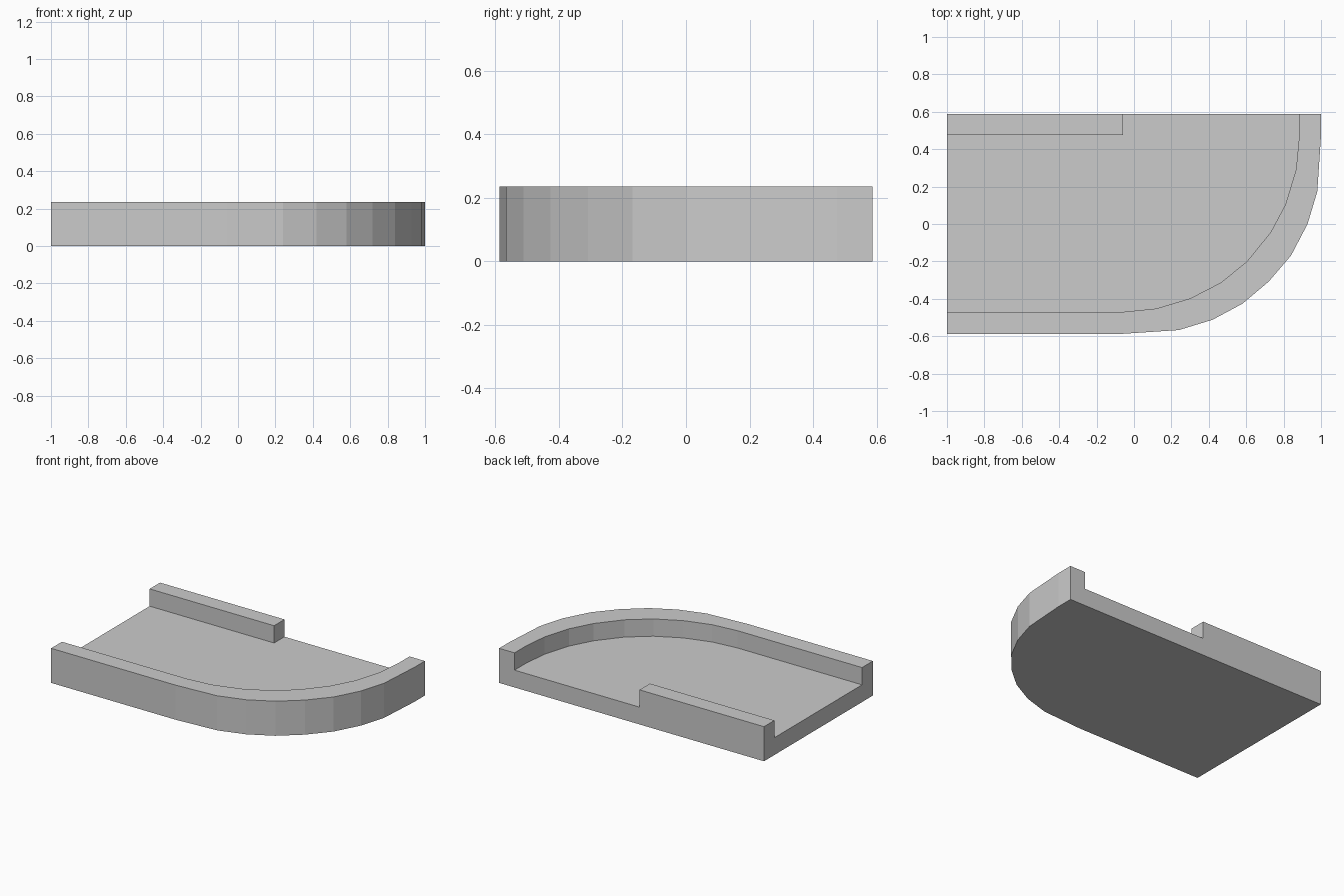
import bpy
import bmesh

if "Cube" in bpy.data.objects:
    bpy.data.objects.remove(bpy.data.objects["Cube"])

HEIGHT, FLOOR = 0.236, 0.118
BACK, FRONT = 0.587, -0.587


def prism(name, outline, z0, z1):
    """Extrude a counter-clockwise xy outline from z0 up to z1."""
    bm = bmesh.new()
    face = bm.faces.new([bm.verts.new((x, y, z0)) for x, y in outline])
    ext = bmesh.ops.extrude_face_region(bm, geom=[face], use_keep_orig=True)
    for v in ext["geom"]:
        if isinstance(v, bmesh.types.BMVert):
            v.co.z = z1
    bmesh.ops.recalc_face_normals(bm, faces=bm.faces)
    mesh = bpy.data.meshes.new(name)
    bm.to_mesh(mesh)
    bm.free()
    obj = bpy.data.objects.new(name, mesh)
    bpy.context.collection.objects.link(obj)
    return obj


# Faceted curves of the rounded corner, front to right side
outer_curve = [(-0.06, FRONT), (0.24, -0.567), (0.42, -0.512), (0.58, -0.426),
               (0.72, -0.308), (0.84, -0.168), (0.928, 0.0), (0.98, 0.174),
               (1.0, 0.475)]
inner_curve = [(-0.06, -0.47), (0.12, -0.452), (0.30, -0.398), (0.465, -0.313),
               (0.604, -0.20), (0.73, -0.045), (0.81, 0.105), (0.866, 0.29),
               (0.884, 0.475)]

# Solid body of the curved platform
body = prism("walled_platform",
             [(-1, FRONT)] + outer_curve + [(1, BACK), (-1, BACK)], 0, HEIGHT)

# Recess, open at the left end and the back gap, leaving rim and back rail
recess = prism("recess_cutter",
               [(-1.2, -0.47)] + inner_curve +
               [(0.884, 0.8), (-0.06, 0.8), (-0.06, 0.475), (-1.2, 0.475)],
               FLOOR, 0.5)
recess.hide_render = True
recess.display_type = 'WIRE'

cut = body.modifiers.new("recess", 'BOOLEAN')
cut.operation = 'DIFFERENCE'
cut.solver = 'EXACT'
cut.object = recess
